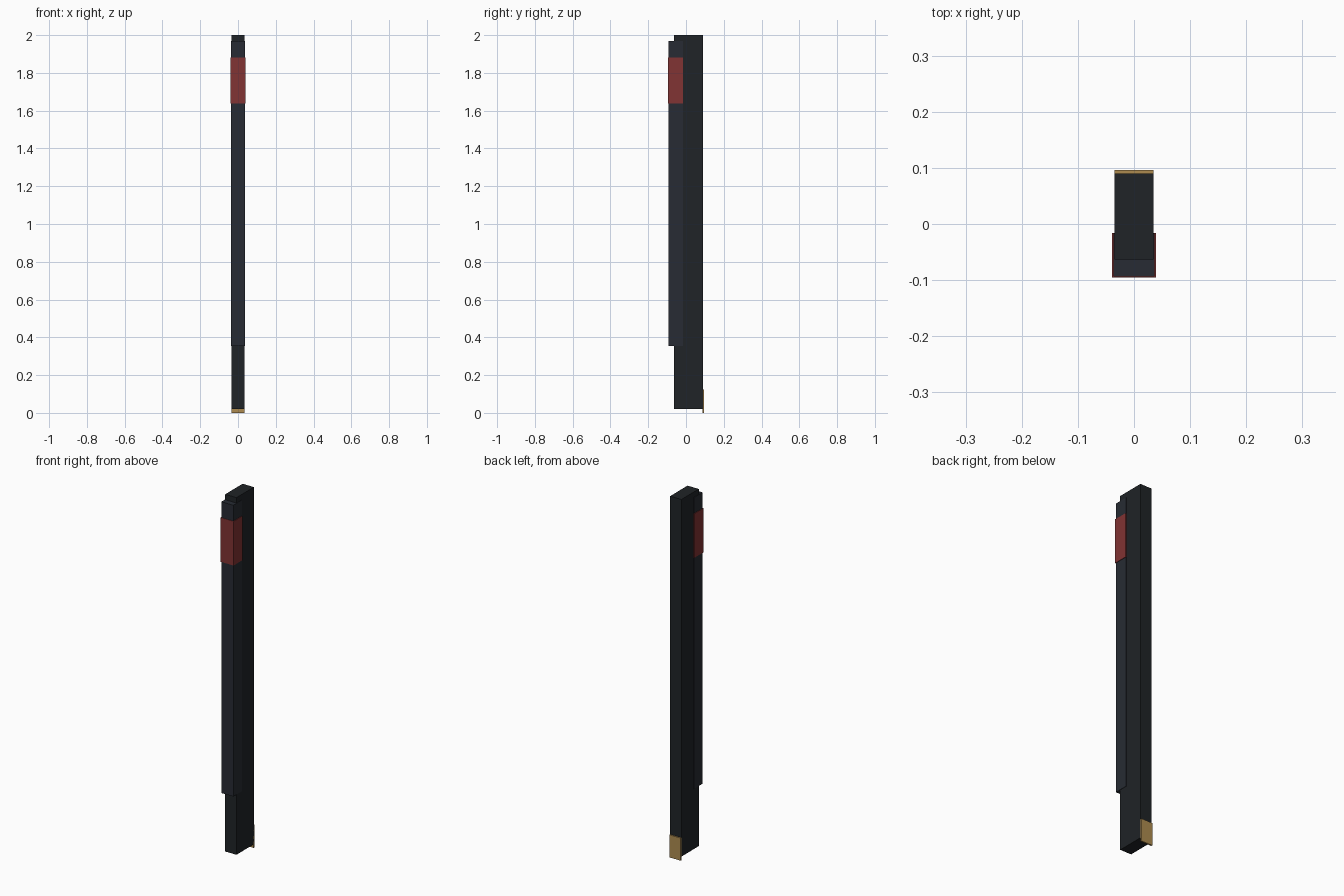
import bpy

if "Cube" in bpy.data.objects:
    bpy.data.objects.remove(bpy.data.objects["Cube"])


def material(name, rgb):
    m = bpy.data.materials.new(name)
    m.diffuse_color = (*rgb, 1)
    m.use_nodes = True
    m.node_tree.nodes["Principled BSDF"].inputs["Base Color"].default_value = m.diffuse_color
    return m


def box(name, x, y, z, mat):
    """Box centred on x with half width x, spanning the y and z ranges."""
    bpy.ops.mesh.primitive_cube_add(size=1, location=(0, sum(y) / 2, sum(z) / 2))
    o = bpy.context.object
    o.name = name
    o.scale = (2 * x, y[1] - y[0], z[1] - z[0])
    bpy.ops.object.transform_apply(location=False, rotation=False, scale=True)
    o.data.materials.append(mat)
    return o


black = material("black", (0.014, 0.017, 0.020))
charcoal = material("charcoal", (0.020, 0.024, 0.033))
red = material("dark_red", (0.22, 0.033, 0.033))
brass = material("brass", (0.42, 0.26, 0.08))

# Main upright
box("post", 0.0345, (-0.063, 0.090), (0.02, 2.0), black)
# Sleeve fitted over the front edge
box("front_sleeve", 0.0365, (-0.0935, -0.017), (0.355, 1.97), charcoal)
# Red band wrapped round the sleeve
box("red_band", 0.0395, (-0.0955, -0.016), (1.637, 1.882), red)
# Brass plate at the back of the foot
box("foot_plate", 0.0345, (0.0885, 0.0965), (0.0, 0.125), brass)
